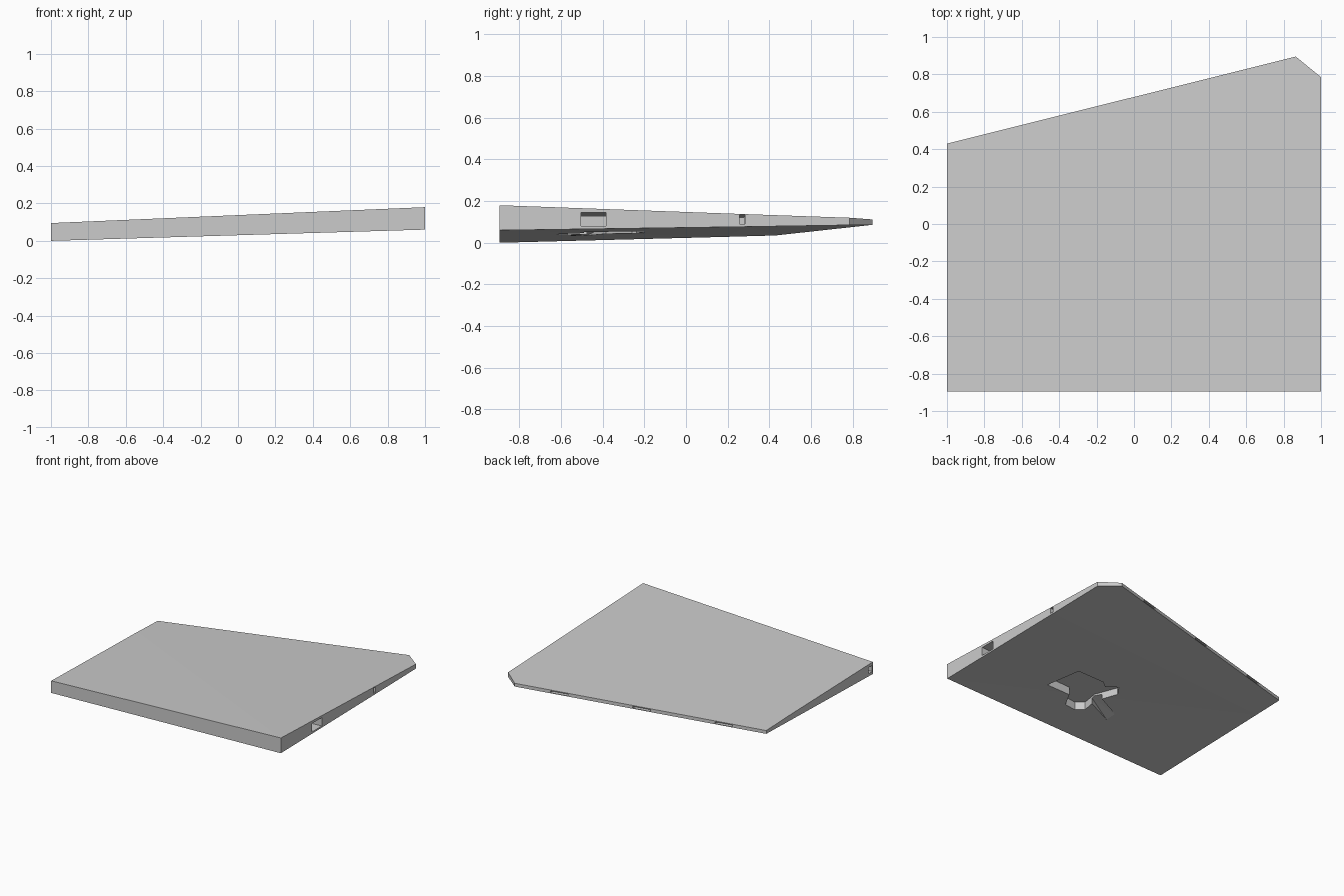
import bpy
import bmesh

cube = bpy.data.objects.get("Cube")
if cube:
    bpy.data.objects.remove(cube)

grey = bpy.data.materials.new("light grey plastic")
grey.use_nodes = True
grey.diffuse_color = (0.6, 0.6, 0.6, 1)
grey.node_tree.nodes["Principled BSDF"].inputs["Base Color"].default_value = (0.6, 0.6, 0.6, 1)


def prism(name, corners):
    """Upright prism; each corner is x, y, lower z, upper z."""
    bm = bmesh.new()
    low = [bm.verts.new((x, y, a)) for x, y, a, b in corners]
    high = [bm.verts.new((x, y, b)) for x, y, a, b in corners]
    bm.faces.new(low[::-1])
    bm.faces.new(high)
    for i in range(len(low)):
        j = (i + 1) % len(low)
        bm.faces.new((low[i], low[j], high[j], high[i]))
    bmesh.ops.triangulate(bm, faces=[f for f in bm.faces if len(f.verts) > 3])
    bmesh.ops.recalc_face_normals(bm, faces=bm.faces)
    mesh = bpy.data.meshes.new(name)
    bm.to_mesh(mesh)
    bm.free()
    mesh.materials.append(grey)
    obj = bpy.data.objects.new(name, mesh)
    bpy.context.collection.objects.link(obj)
    return obj


def slot(name, x0, x1, y0, y1, z0, z1, drop=0.0):
    """Box cutter whose x0 end is lowered by drop."""
    return prism(name, [(x0, y0, z0 - drop, z1 - drop), (x1, y0, z0, z1),
                        (x1, y1, z0, z1), (x0, y1, z0 - drop, z1 - drop)])


def carve(target, cutters):
    for cutter in cutters:
        cutter.hide_render = True
        mod = target.modifiers.new(cutter.name, "BOOLEAN")
        mod.operation, mod.solver, mod.object = "DIFFERENCE", "EXACT", cutter
    bpy.context.view_layer.update()
    graph = bpy.context.evaluated_depsgraph_get()
    target.data = bpy.data.meshes.new_from_object(target.evaluated_get(graph))
    target.modifiers.clear()
    for cutter in cutters:
        bpy.data.objects.remove(cutter)


# Wing section ahead of the hinge line, and the flap behind it
hinge_right = (-1, 0.18, 0.028, 0.07)
hinge_left = (1, 0.295, 0.077, 0.137)
panel = prism("main_panel", [(-1, -0.895, 0, 0.095), (1, -0.895, 0.06, 0.18),
                             hinge_left, hinge_right])
flap = prism("rear_flap", [hinge_right, hinge_left, (1, 0.785, 0.085, 0.12),
                           (0.865, 0.895, 0.086, 0.112), (-1, 0.43, 0.035, 0.061)])

# Underside bay with an irregular outline
bay_outline = [(0.40, -0.49), (0.195, -0.49), (0.13, -0.61), (0.035, -0.62), (-0.02, -0.57),
               (0.0, -0.44), (-0.065, -0.26), (-0.01, -0.18), (0.07, -0.24), (0.12, -0.2),
               (0.35, -0.2)]
bay = prism("bay_cutter", [(x, y, -0.1, 0.1 + 0.04 * x) for x, y in bay_outline])

# Cable ramp rising from the underside into the bay
ramp = prism("ramp_cutter", [(-0.25, -0.585, -0.1, 0.025), (0.03, -0.46, -0.1, 0.095),
                             (0.03, -0.36, -0.1, 0.095), (-0.25, -0.49, -0.1, 0.027)])

# Spar sockets in the two ends
spar = slot("spar_cutter", 0.5, 1.1, -0.505, -0.385, 0.084, 0.15, 0.025)
rod = slot("rod_cutter", 0.7, 1.1, 0.258, 0.284, 0.094, 0.137, 0.015)
tip = slot("tip_cutter", -1.1, -0.935, -0.888, -0.84, 0.022, 0.07)
carve(panel, [bay, ramp, spar, rod, tip])

# Three thin slots in the trailing edge
slots = []
for i, x in enumerate((0.535, -0.075, -0.685)):
    y = 0.43 + (x + 1) * 0.25
    z = 0.048 + (x + 1) * 0.0275
    slots.append(slot(f"edge_cutter_{i}", x - 0.065, x + 0.065, y - 0.1, y + 0.1,
                      z - 0.007, z + 0.007, 0.003))
carve(flap, slots)
